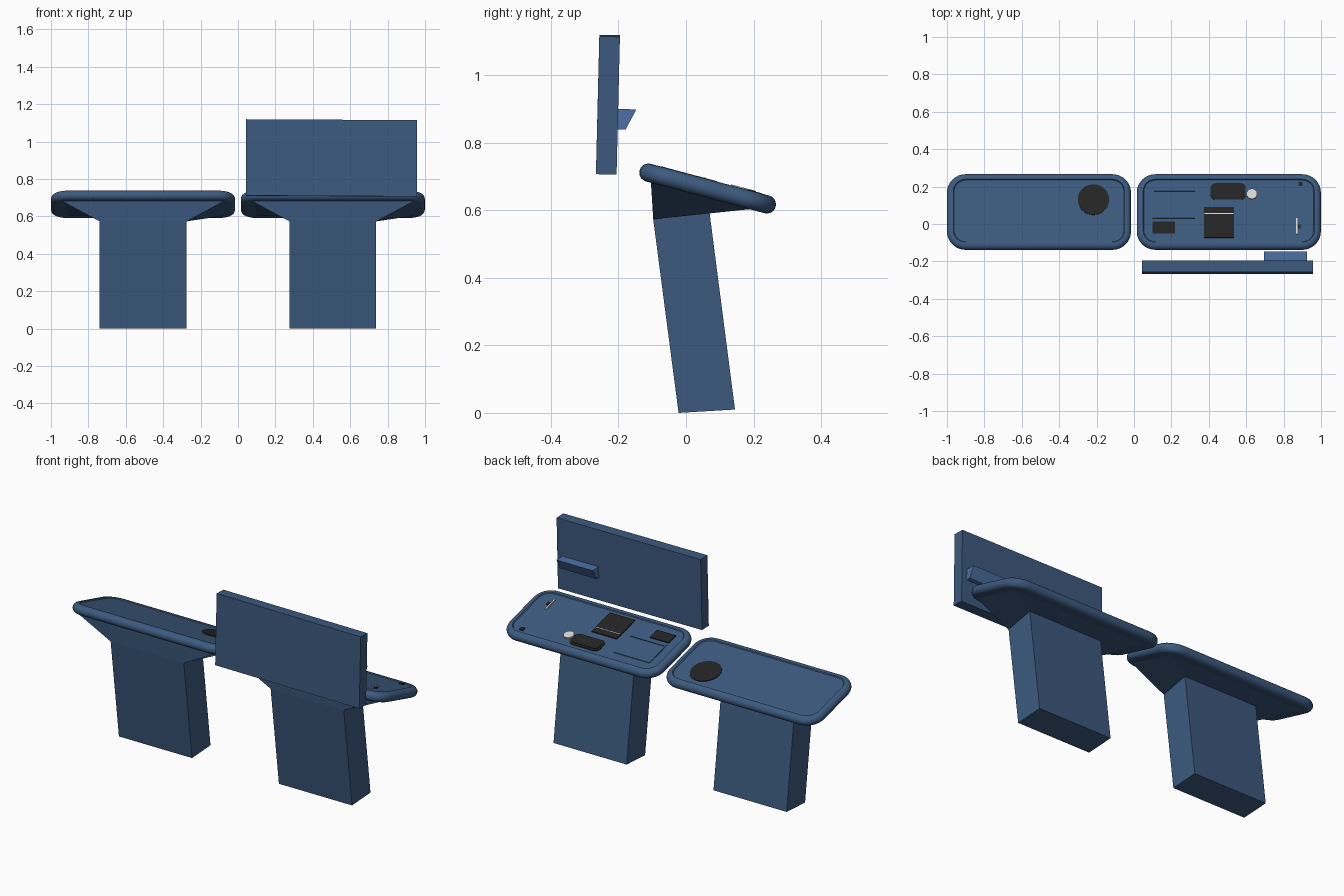
import bpy, bmesh, math
from mathutils import Matrix, Vector

if "Cube" in bpy.data.objects:
    bpy.data.objects.remove(bpy.data.objects["Cube"])

def material(name, r, g, b):
    m = bpy.data.materials.new(name)
    m.diffuse_color = (r, g, b, 1)
    m.use_nodes = True
    m.node_tree.nodes["Principled BSDF"].inputs["Base Color"].default_value = m.diffuse_color
    return m

BLUE = material("dark blue", 0.045, 0.102, 0.21)
LIGHT = material("lighter blue", 0.07, 0.16, 0.36)
BLACK = material("near black", 0.017, 0.017, 0.017)
WHITE = material("off white", 0.70, 0.70, 0.68)

def loft(name, rings, mat, matrix=None, smooth=False):
    """Skin closed rings of equal length and cap both ends."""
    bm = bmesh.new()
    vs = [[bm.verts.new(p) for p in ring] for ring in rings]
    n = len(vs[0])
    for a, b in zip(vs, vs[1:]):
        for i in range(n):
            j = (i + 1) % n
            bm.faces.new((a[i], a[j], b[j], b[i]))
    bm.faces.new(vs[0][::-1])
    bm.faces.new(vs[-1])
    bmesh.ops.recalc_face_normals(bm, faces=bm.faces)
    me = bpy.data.meshes.new(name)
    bm.to_mesh(me)
    bm.free()
    me.materials.append(mat)
    ob = bpy.data.objects.new(name, me)
    bpy.context.collection.objects.link(ob)
    if matrix:
        ob.matrix_world = matrix
    if smooth:
        bpy.ops.object.select_all(action='DESELECT')
        ob.select_set(True)
        bpy.context.view_layer.objects.active = ob
        bpy.ops.object.shade_smooth_by_angle(angle=math.radians(35))
    return ob

def rounded(cx, cy, hx, hy, r, z, seg=8):
    """Rounded rectangle ring."""
    pts = []
    for k, (sx, sy) in enumerate([(1, 1), (-1, 1), (-1, -1), (1, -1)]):
        for i in range(seg + 1):
            a = math.pi / 2 * (k + i / seg)
            pts.append((cx + sx * (hx - r) + r * math.cos(a),
                        cy + sy * (hy - r) + r * math.sin(a), z))
    return pts

def circle(cx, cy, r, z, n):
    return [(cx + r * math.cos(2 * math.pi * (i + .5) / n),
             cy + r * math.sin(2 * math.pi * (i + .5) / n), z) for i in range(n)]

def prism(name, profile, x0, x1, mat):
    """Extrude a (y, z) profile along x."""
    return loft(name, [[(x, y, z) for y, z in profile] for x in (x0, x1)], mat)

# Shared frame of the tilted desk tops
TILT, CY, CZ, H = math.radians(15), 0.064, 0.664, 0.027
FRAME = Matrix.Translation((0, CY, CZ)) @ Matrix.Rotation(-TILT, 4, 'X')
PANEL = 0.022

def v(y):
    """Seen-from-above y to distance along the sloping panel."""
    return (y - CY - PANEL * math.sin(TILT)) / math.cos(TILT)

def plate(name, x0, x1, y0, y1, mat, h=0.004, z=PANEL, r=0.0):
    cx, cy, hx, hy = (x0 + x1) / 2, (v(y0) + v(y1)) / 2, (x1 - x0) / 2, (v(y1) - v(y0)) / 2
    if r:
        rings = [rounded(cx, cy, hx, hy, r, z - 0.002, 4), rounded(cx, cy, hx, hy, r, z + h, 4)]
    else:
        rings = [[(cx + a * hx, cy + b * hy, q) for a, b in ((1, 1), (-1, 1), (-1, -1), (1, -1))]
                 for q in (z - 0.002, z + h)]
    return loft(name, rings, mat, FRAME)

def disc(name, x, y, r, n, mat, h=0.004):
    return loft(name, [circle(x, v(y), r, PANEL - 0.002, n), circle(x, v(y), r, PANEL + h, n)],
                mat, FRAME)

# Two desks: rounded top, flared bracket, leaning pedestal
for side, cx in (("left", -0.508), ("right", 0.507)):
    prof = [(H * (1 - math.cos(a)), H * math.sin(a))
            for a in (math.pi * (i / 10 - 0.5) for i in range(11))]
    prof += [(0.034, H), (0.038, PANEL)]
    loft(side + "_desk_top",
         [rounded(cx, 0, 0.492 - i, 0.2085 - i, 0.1 - i, z) for i, z in prof], BLUE, FRAME, True)
    low = [(-0.097, 0.573), (0.068, 0.606)]
    high = [(-0.104, 0.685), (0.2, 0.604)]
    rings = [[(cx - w, y0, z0), (cx + w, y0, z0), (cx + w, y1, z1), (cx - w, y1, z1)]
             for w, ((y0, z0), (y1, z1)) in ((0.232, low), (0.44, high))]
    loft(side + "_bracket", rings, BLUE)
    prism(side + "_pedestal", [(-0.022, 0.0), (0.145, 0.01), low[1], low[0]],
          cx - 0.232, cx + 0.232, BLUE)

# Left desk fitting
disc("round_pad", -0.217, 0.13, 0.084, 32, BLACK)

# Right desk fittings
plate("square_reader", 0.375, 0.535, -0.075, 0.09, BLACK, 0.006)
plate("reader_line", 0.378, 0.532, 0.052, 0.056, WHITE, 0.001, PANEL + 0.006)
plate("keypad_rim", 0.41, 0.597, 0.13, 0.217, BLACK, 0.005, r=0.025)
plate("keypad", 0.422, 0.585, 0.142, 0.205, BLACK, 0.003, PANEL + 0.005, r=0.016)
plate("small_reader", 0.10, 0.22, -0.052, 0.012, BLACK, 0.006)
disc("round_button", 0.63, 0.16, 0.029, 10, WHITE, 0.008)
plate("corner_sensor", 0.88, 0.902, 0.202, 0.222, BLACK, 0.006)
plate("card_slot", 0.865, 0.874, -0.055, 0.03, WHITE, 0.006)
plate("slot_sensor", 0.876, 0.89, -0.025, -0.005, BLACK, 0.006)
for n, b in enumerate([(0.10, 0.325, 0.03, 0.042), (0.10, 0.325, 0.175, 0.187),
                       (0.10, 0.106, 0.042, 0.175)]):
    plate("tray_edge_%d" % (n + 1), *b, BLUE, 0.004)

# Upright display board
rot = Matrix.Rotation(math.radians(0.3), 4, 'Y') @ Matrix.Rotation(math.radians(-1.4), 4, 'X')
board = [[(a * 0.457, b * 0.0305, z) for a, b in ((1, 1), (-1, 1), (-1, -1), (1, -1))]
         for z in (-0.204, 0.204)]
loft("display_board", board, BLUE, Matrix.Translation((0.5, -0.231, 0.912)) @ rot)

# Wedge-shaped ledge on the back of the board
prism("board_ledge", [(-0.21, 0.90), (-0.147, 0.898), (-0.179, 0.838), (-0.21, 0.838)],
      0.695, 0.925, LIGHT)
